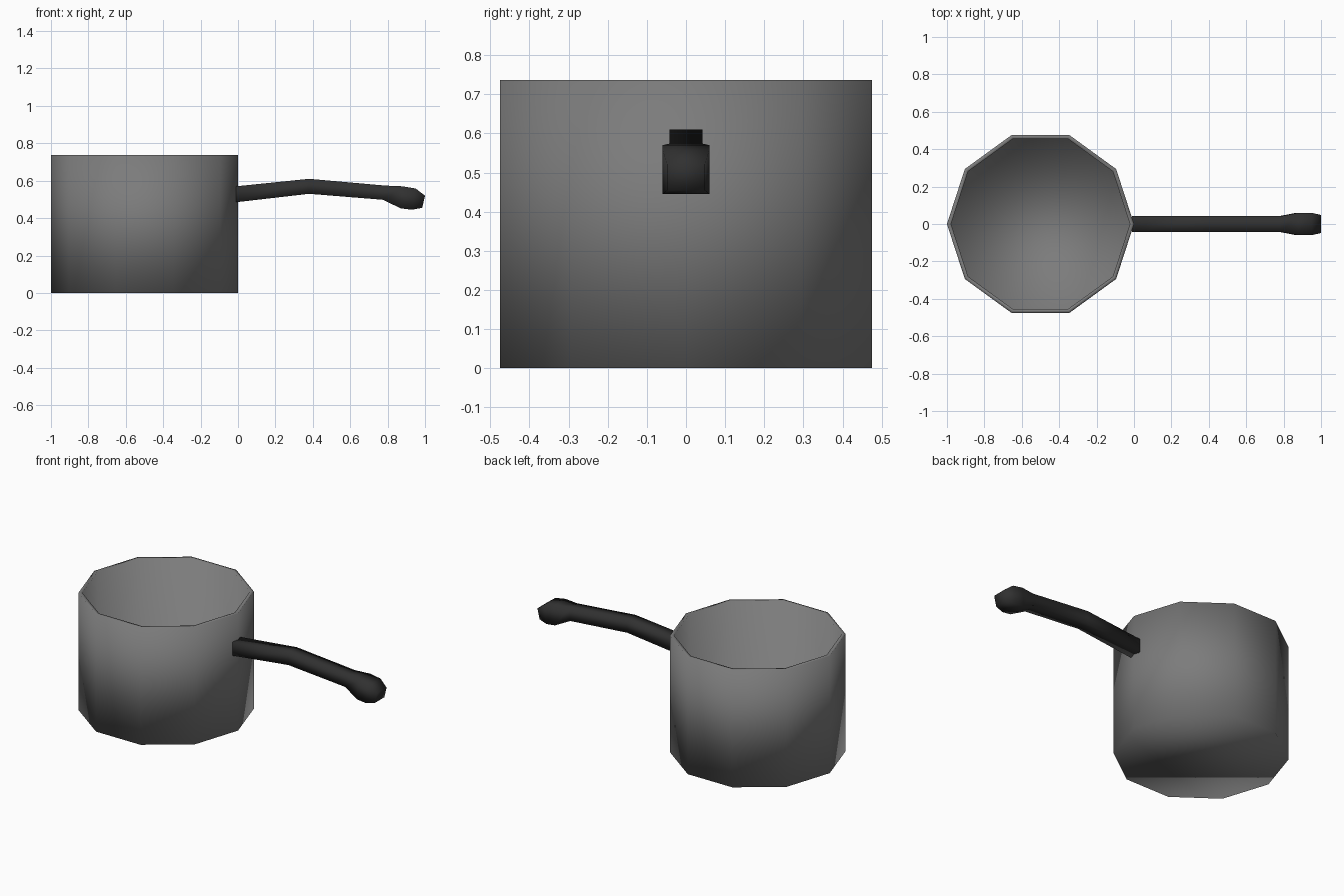
import bpy, bmesh, math

if "Cube" in bpy.data.objects:
    bpy.data.objects.remove(bpy.data.objects["Cube"])


def material(name, rgb):
    m = bpy.data.materials.new(name)
    m.diffuse_color = (*rgb, 1)
    m.use_nodes = True
    m.node_tree.nodes["Principled BSDF"].inputs["Base Color"].default_value = m.diffuse_color
    return m


def loft(name, rings, mat):
    """Skin a list of equal-sized closed rings, cap both ends, shade smooth."""
    bm = bmesh.new()
    loops = [[bm.verts.new(p) for p in ring] for ring in rings]
    n = len(loops[0])
    for a, b in zip(loops, loops[1:]):
        for i in range(n):
            j = (i + 1) % n
            bm.faces.new((a[i], a[j], b[j], b[i]))
    bm.faces.new(loops[0][::-1])
    bm.faces.new(loops[-1])
    bmesh.ops.recalc_face_normals(bm, faces=bm.faces[:])
    for f in bm.faces:
        f.smooth = True
    me = bpy.data.meshes.new(name)
    bm.to_mesh(me)
    bm.free()
    me.materials.append(mat)
    ob = bpy.data.objects.new(name, me)
    bpy.context.collection.objects.link(ob)
    return ob


steel = material("grey_metal", (0.2, 0.2, 0.2))
black = material("dark_handle", (0.03, 0.03, 0.03))


# Pot: ten-sided cup with outer wall, rim, inner wall and floor
def decagon(r, z):
    return [(-0.5 + r * math.cos(math.tau * i / 10), r * math.sin(math.tau * i / 10), z)
            for i in range(10)]


profile = [(0.5, 0), (0.5, 0.737), (0.478, 0.737), (0.478, 0.02)]
loft("pot", [decagon(r, z) for r, z in profile], steel)

# Handle: bent square bar swelling into a rounded grip end
# (x top, z top, x bottom, z bottom, half width)
sections = [
    (-0.01, 0.570, -0.01, 0.485, 0.042),
    (0.38, 0.610, 0.38, 0.530, 0.042),
    (0.785, 0.574, 0.775, 0.498, 0.042),
    (0.88, 0.570, 0.87, 0.452, 0.060),
    (0.95, 0.558, 0.93, 0.445, 0.060),
    (1.00, 0.520, 0.985, 0.455, 0.048),
]
loft("handle", [[(xt, -w, zt), (xt, w, zt), (xb, w, zb), (xb, -w, zb)]
                for xt, zt, xb, zb, w in sections], black)
